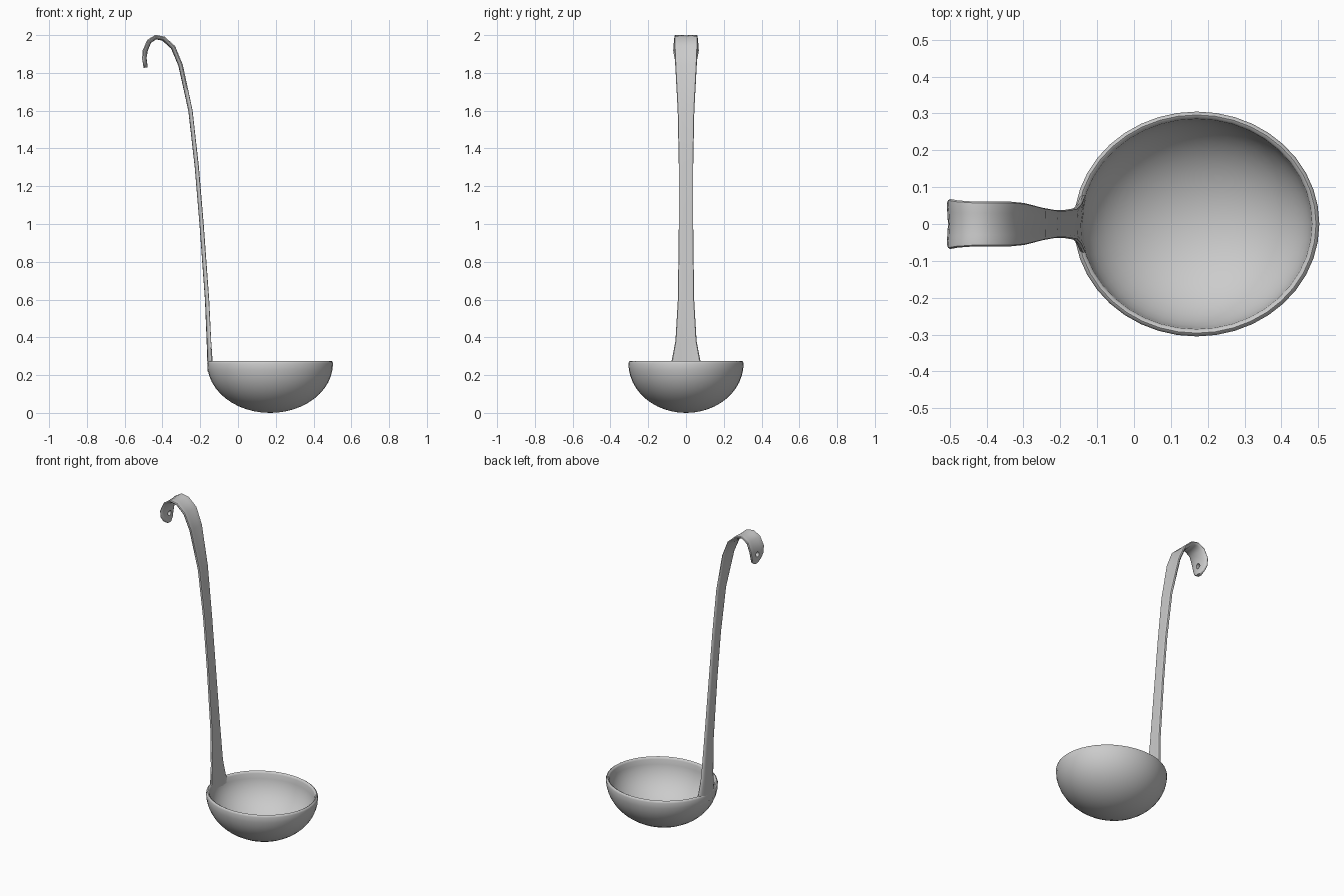
import bpy, bmesh, math
from mathutils import Vector

if "Cube" in bpy.data.objects:
    bpy.data.objects.remove(bpy.data.objects["Cube"])

steel = bpy.data.materials.new("brushed steel grey")
steel.use_nodes = True
GREY = (0.6, 0.6, 0.6, 1)
steel.diffuse_color = GREY
steel.node_tree.nodes["Principled BSDF"].inputs["Base Color"].default_value = GREY


def make_object(name, bm):
    bmesh.ops.recalc_face_normals(bm, faces=bm.faces)
    mesh = bpy.data.meshes.new(name)
    bm.to_mesh(mesh)
    bm.free()
    mesh.materials.append(steel)
    obj = bpy.data.objects.new(name, mesh)
    bpy.context.collection.objects.link(obj)
    return obj


def smooth(obj, degrees):
    bpy.ops.object.select_all(action="DESELECT")
    obj.select_set(True)
    bpy.context.view_layer.objects.active = obj
    bpy.ops.object.shade_smooth_by_angle(angle=math.radians(degrees))


def bridge(bm, rings):
    for a, b in zip(rings, rings[1:]):
        for i in range(len(a)):
            j = (i + 1) % len(a)
            bm.faces.new((a[i], a[j], b[j], b[i]))


# Bowl: oval shell, outer wall up, rounded lip, inner wall down
RX, RY, RIM, CX, WALL = 0.333, 0.305, 0.262, 0.17, 0.02
SEGS, STEPS = 40, 12
profile = []
for k in range(1, STEPS + 1):
    a = math.pi / 2 * k / STEPS
    profile.append((math.sin(a), 0, RIM - RIM * math.cos(a)))
profile += [(1, 0.003, RIM + 0.009), (1, 0.009, RIM + 0.013), (1, 0.016, RIM + 0.009)]
for k in range(STEPS, 0, -1):
    a = math.pi / 2 * k / STEPS
    profile.append((math.sin(a), WALL * math.sin(a), RIM - (RIM - WALL) * math.cos(a)))

bm = bmesh.new()
rings = []
for s, inset, z in profile:
    rings.append([bm.verts.new((CX + (RX * s - inset) * math.cos(t),
                                (RY * s - inset) * math.sin(t), z))
                  for t in (2 * math.pi * i / SEGS for i in range(SEGS))])
bridge(bm, rings)
for ring, z in ((rings[0], 0), (rings[-1], WALL)):
    pole = bm.verts.new((CX, 0, z))
    for i in range(SEGS):
        bm.faces.new((ring[i], ring[(i + 1) % SEGS], pole))
bowl = make_object("bowl", bm)
smooth(bowl, 60)

# Handle: curved strip that flares into the bowl and hooks over at the top
# (x, z, half width)
path = [(-0.150, 0.22, 0.10), (-0.152, 0.28, 0.075), (-0.155, 0.38, 0.056),
        (-0.164, 0.60, 0.043), (-0.193, 1.00, 0.038), (-0.218, 1.30, 0.038),
        (-0.252, 1.60, 0.044), (-0.305, 1.84, 0.057), (-0.345, 1.935, 0.061),
        (-0.395, 1.980, 0.061), (-0.435, 1.988, 0.061), (-0.470, 1.965, 0.064),
        (-0.490, 1.915, 0.068), (-0.494, 1.875, 0.060), (-0.491, 1.845, 0.042),
        (-0.489, 1.828, 0.018)]
HALF, SIDES, BEND = 0.011, 16, 2.2
bm = bmesh.new()
rings = []
for i, (x, z, w) in enumerate(path):
    a, b = path[max(i - 1, 0)], path[min(i + 1, len(path) - 1)]
    tangent = Vector((b[0] - a[0], 0, b[1] - a[1])).normalized()
    normal = Vector((tangent.z, 0, -tangent.x))
    ring = []
    for k in range(SIDES):
        t = 2 * math.pi * k / SIDES
        c, s = math.cos(t), math.sin(t)
        y = w * math.copysign(abs(c) ** 0.75, c)
        n = HALF * math.copysign(abs(s) ** 0.6, s) + BEND * y * y
        ring.append(bm.verts.new(Vector((x, y, z)) + normal * n))
    rings.append(ring)
bridge(bm, rings)
bm.faces.new(rings[0])
bm.faces.new(rings[-1])
handle = make_object("handle", bm)

# Hanging hole near the hook tip
bm = bmesh.new()
bmesh.ops.create_cone(bm, cap_ends=True, segments=12, radius1=0.016, radius2=0.016, depth=0.12)
for v in bm.verts:
    v.co = Vector((v.co.z - 0.49, v.co.x, v.co.y + 1.885))
cutter = make_object("hole_cutter", bm)
cutter.hide_render = True
cut = handle.modifiers.new("hanging hole", "BOOLEAN")
cut.operation, cut.object, cut.solver = "DIFFERENCE", cutter, "EXACT"
bpy.context.view_layer.objects.active = handle
bpy.ops.object.modifier_apply(modifier=cut.name)
bpy.data.objects.remove(cutter)
smooth(handle, 50)
